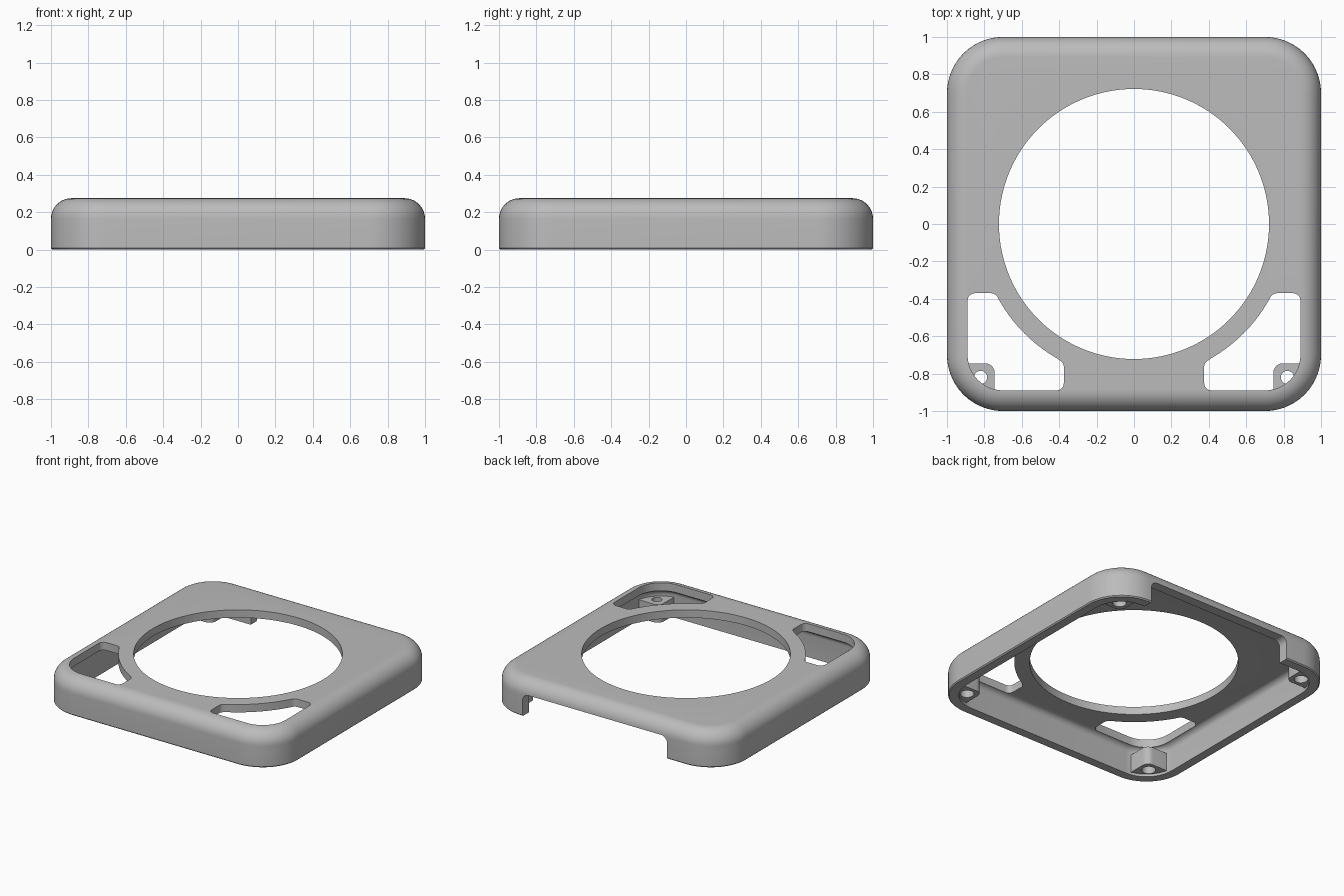
import bpy, bmesh, math
from math import sin, cos, pi, radians

if "Cube" in bpy.data.objects:
    bpy.data.objects.remove(bpy.data.objects["Cube"])

grey = bpy.data.materials.new("plain grey")
grey.diffuse_color = (0.5, 0.5, 0.5, 1)
grey.use_nodes = True
grey.node_tree.nodes["Principled BSDF"].inputs["Base Color"].default_value = grey.diffuse_color


def make(name, bm):
    bmesh.ops.recalc_face_normals(bm, faces=bm.faces)
    me = bpy.data.meshes.new(name)
    bm.to_mesh(me)
    bm.free()
    me.materials.append(grey)
    ob = bpy.data.objects.new(name, me)
    bpy.context.collection.objects.link(ob)
    return ob


def loft(name, rings):
    """Skin a stack of equal-length rings and cap both ends."""
    bm = bmesh.new()
    loops = [[bm.verts.new(p) for p in r] for r in rings]
    for a, b in zip(loops, loops[1:]):
        for i in range(len(a)):
            j = (i + 1) % len(a)
            bm.faces.new((a[i], a[j], b[j], b[i]))
    bm.faces.new(loops[0])
    bm.faces.new(loops[-1])
    return make(name, bm)


def prism(name, pts, z0, z1):
    return loft(name, [[(x, y, z) for x, y in pts] for z in (z0, z1)])


def arc(cx, cy, r, a0, a1, n):
    return [(cx + r * cos(radians(a0 + (a1 - a0) * i / n)),
             cy + r * sin(radians(a0 + (a1 - a0) * i / n))) for i in range(n + 1)]


def rounded_square(inset, z):
    pts = []
    for sx, sy, a in ((1, 1, 0), (-1, 1, 90), (-1, -1, 180), (1, -1, 270)):
        pts += arc(0.7 * sx, 0.7 * sy, 0.3 - inset, a, a + 90, 14)
    return [(x, y, z) for x, y in pts]


def boolean(target, tool, op):
    m = target.modifiers.new(op, 'BOOLEAN')
    m.operation, m.solver, m.object = op, 'EXACT', tool
    bpy.context.view_layer.update()
    dg = bpy.context.evaluated_depsgraph_get()
    me = bpy.data.meshes.new_from_object(target.evaluated_get(dg))
    target.modifiers.clear()
    target.data = me
    bpy.data.objects.remove(tool)


# Hollow shell: outer skin with rounded top edge, minus an inner pocket
H, R, T = 0.275, 0.11, 0.06
outer = [(0.008, 0), (0, 0.008)]
outer += [(R - R * cos(t), H - R + R * sin(t)) for t in (pi / 2 * i / 10 for i in range(11))]
cover = loft("cover", [rounded_square(d, z) for d, z in outer])
W, r = 0.075, 0.045
inner = [(W, -0.1)]
inner += [(W + r - r * cos(t), H - T - r + r * sin(t)) for t in (pi / 2 * i / 6 for i in range(7))]
boolean(cover, loft("pocket", [rounded_square(d, z) for d, z in inner]), 'DIFFERENCE')

# Large round opening
boolean(cover, prism("round_opening", arc(0, 0, 0.722, 0, 360 - 3, 119), 0.1, 0.5), 'DIFFERENCE')

# Front corner windows, following the round opening
window = (arc(-0.85, -0.41, 0.04, 180, 90, 5) + arc(-0.765, -0.41, 0.04, 90, 30, 5)
          + arc(0, 0, 0.828, 210, 240, 14)
          + arc(-0.415, -0.765, 0.04, 60, 0, 5) + arc(-0.415, -0.85, 0.04, 0, -90, 5)
          + arc(-0.70, -0.70, 0.19, 270, 180, 12))
for s in (1, -1):
    boolean(cover, prism("window", [(s * x, y) for x, y in window], 0.19, 0.5), 'DIFFERENCE')

# Notch in the back wall, rounded at its upper corners
notch = ([(-0.54, -0.1)] + arc(-0.49, 0.12, 0.05, 180, 90, 6)
         + arc(0.63, 0.12, 0.05, 90, 0, 6) + [(0.68, -0.1)])
boolean(cover, loft("notch", [[(x, y, z) for x, z in notch] for y in (0.85, 1.2)]), 'DIFFERENCE')

# Screw bosses in the four corners with stepped holes
boss = arc(0.795, 0.795, 0.05, 270, 180, 6) + arc(0.7, 0.7, 0.25, 79.6, 10.4, 10)
for sx in (1, -1):
    for sy in (1, -1):
        boolean(cover, prism("boss", [(sx * x, sy * y) for x, y in boss], 0.02, 0.158), 'UNION')
        for rad, top in ((0.035, 0.19), (0.048, 0.08)):
            hole = arc(sx * 0.82, sy * 0.82, rad, 0, 345, 23)
            boolean(cover, prism("screw_hole", hole, -0.1, top), 'DIFFERENCE')

# Smooth shading with sharp edges kept
bpy.ops.object.select_all(action='DESELECT')
cover.select_set(True)
bpy.context.view_layer.objects.active = cover
bpy.ops.object.shade_smooth_by_angle(angle=radians(30))
